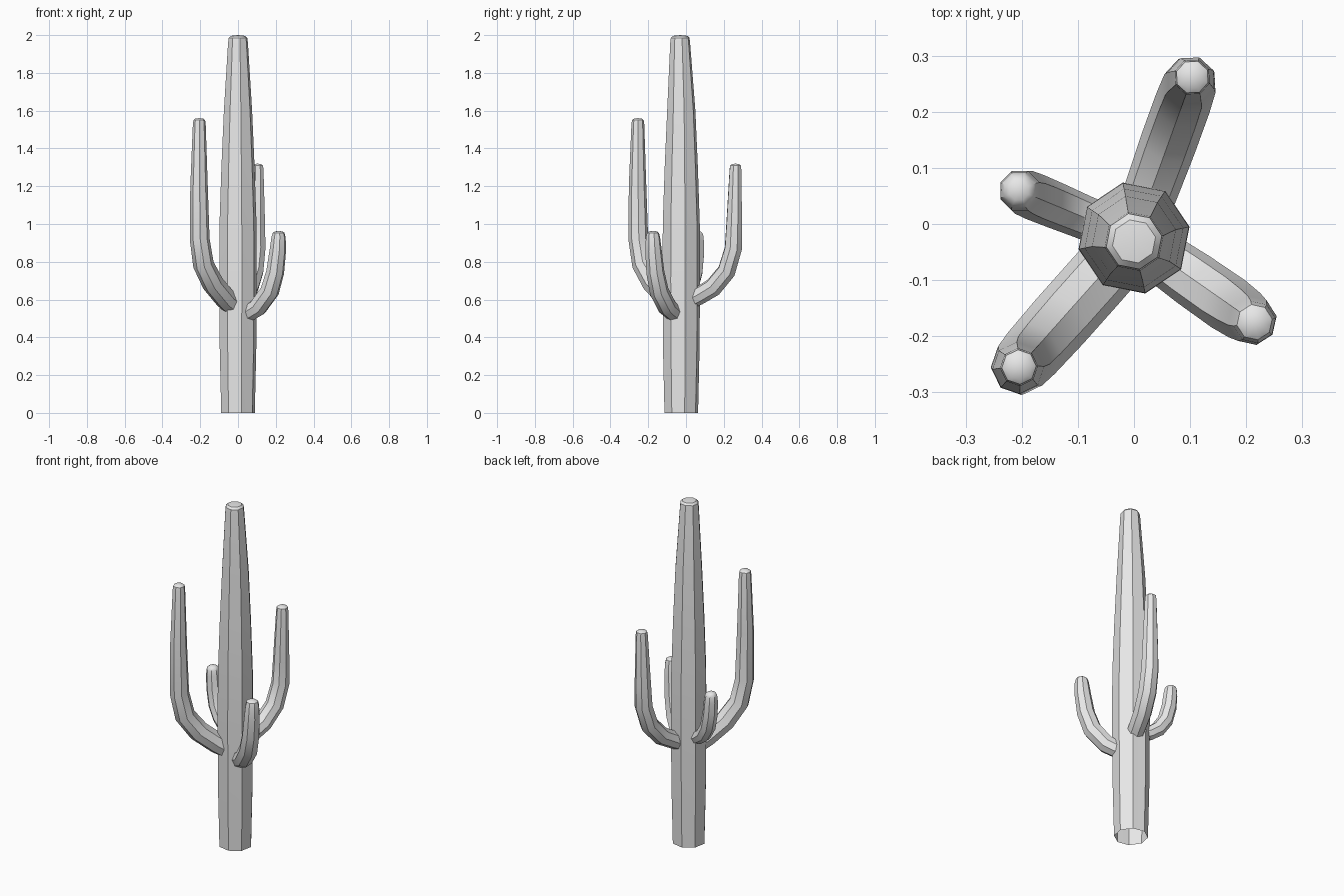
import bpy, bmesh
from math import cos, sin, pi
from mathutils import Vector

cube = bpy.data.objects.get("Cube")
if cube:
    bpy.data.objects.remove(cube, do_unlink=True)

GREY = (0.8, 0.8, 0.8, 1)
mat = bpy.data.materials.new("plain grey")
mat.use_nodes = True
mat.diffuse_color = GREY
mat.node_tree.nodes["Principled BSDF"].inputs["Base Color"].default_value = GREY

RIBS = 8
AXIS = Vector((0, -0.025, 0))


def ribbed_tube(name, heading, path, start=0.0):
    """Skin ribbed rings along a path of (reach, height, radius) in a vertical plane."""
    out = Vector((heading[0], heading[1], 0)).normalized()
    side = Vector((0, 0, 1)).cross(out)
    points = [AXIS + out * r + Vector((0, 0, z)) for r, z, _ in path]
    bm = bmesh.new()
    rings = []
    for i, p in enumerate(points):
        along = (points[min(i + 1, len(path) - 1)] - points[max(i - 1, 0)]).normalized()
        across = side.cross(along).normalized()
        ring = []
        for k in range(RIBS * 2):
            a = start + pi * k / RIBS
            radius = path[i][2] * (1.03 if k % 2 == 0 else 0.95)
            ring.append(bm.verts.new(p + (across * cos(a) + side * sin(a)) * radius))
        rings.append(ring)
    n = RIBS * 2
    for low, high in zip(rings, rings[1:]):
        for k in range(n):
            bm.faces.new((low[k], low[(k + 1) % n], high[(k + 1) % n], high[k]))
    # Slightly domed tip, open at the foot
    tip = bm.verts.new(points[-1] + Vector((0, 0, 0.004)))
    for k in range(n):
        bm.faces.new((rings[-1][k], rings[-1][(k + 1) % n], tip))
    bmesh.ops.recalc_face_normals(bm, faces=bm.faces)
    mesh = bpy.data.meshes.new(name)
    bm.to_mesh(mesh)
    bm.free()
    mesh.materials.append(mat)
    obj = bpy.data.objects.new(name, mesh)
    bpy.context.collection.objects.link(obj)
    bpy.ops.object.select_all(action="DESELECT")
    obj.select_set(True)
    bpy.context.view_layer.objects.active = obj
    bpy.ops.object.shade_smooth_by_angle(angle=pi / 5)
    return obj


# Trunk
ribbed_tube("trunk", (0, -1), [
    (0, 0, 0.088), (0, 0.35, 0.096), (0, 0.7, 0.098), (0, 1.0, 0.097),
    (0, 1.3, 0.087), (0, 1.6, 0.074), (0.006, 1.96, 0.052),
    (0.006, 1.985, 0.049), (0.006, 1.996, 0.038)], 0.2)

# Tall arm at the front right
ribbed_tube("tall_front_arm", (-0.205, -0.23), [
    (0.02, 0.555, 0.055), (0.1, 0.605, 0.056), (0.2, 0.685, 0.056),
    (0.275, 0.785, 0.054), (0.305, 0.92, 0.051), (0.31, 1.2, 0.045),
    (0.308, 1.53, 0.033), (0.308, 1.55, 0.03), (0.308, 1.557, 0.022)])

# Middle arm at the back left
ribbed_tube("middle_back_arm", (0.105, 0.29), [
    (0.04, 0.59, 0.045), (0.1, 0.62, 0.047), (0.18, 0.665, 0.049),
    (0.255, 0.75, 0.049), (0.293, 0.87, 0.047), (0.298, 1.0, 0.043),
    (0.305, 1.29, 0.032), (0.305, 1.31, 0.029), (0.305, 1.316, 0.021)])

# Short arm at the front left
ribbed_tube("short_front_arm", (0.215, -0.15), [
    (0.02, 0.515, 0.044), (0.07, 0.53, 0.046), (0.13, 0.56, 0.049),
    (0.205, 0.645, 0.05), (0.24, 0.745, 0.047), (0.257, 0.86, 0.043),
    (0.262, 0.93, 0.037), (0.262, 0.953, 0.031), (0.262, 0.96, 0.021)])

# Small arm at the back right
ribbed_tube("small_back_arm", (-0.205, 0.085), [
    (0.04, 0.63, 0.037), (0.1, 0.65, 0.038), (0.15, 0.685, 0.04),
    (0.19, 0.745, 0.041), (0.212, 0.83, 0.04), (0.22, 0.91, 0.037),
    (0.222, 0.94, 0.033), (0.222, 0.954, 0.027), (0.222, 0.96, 0.018)])
